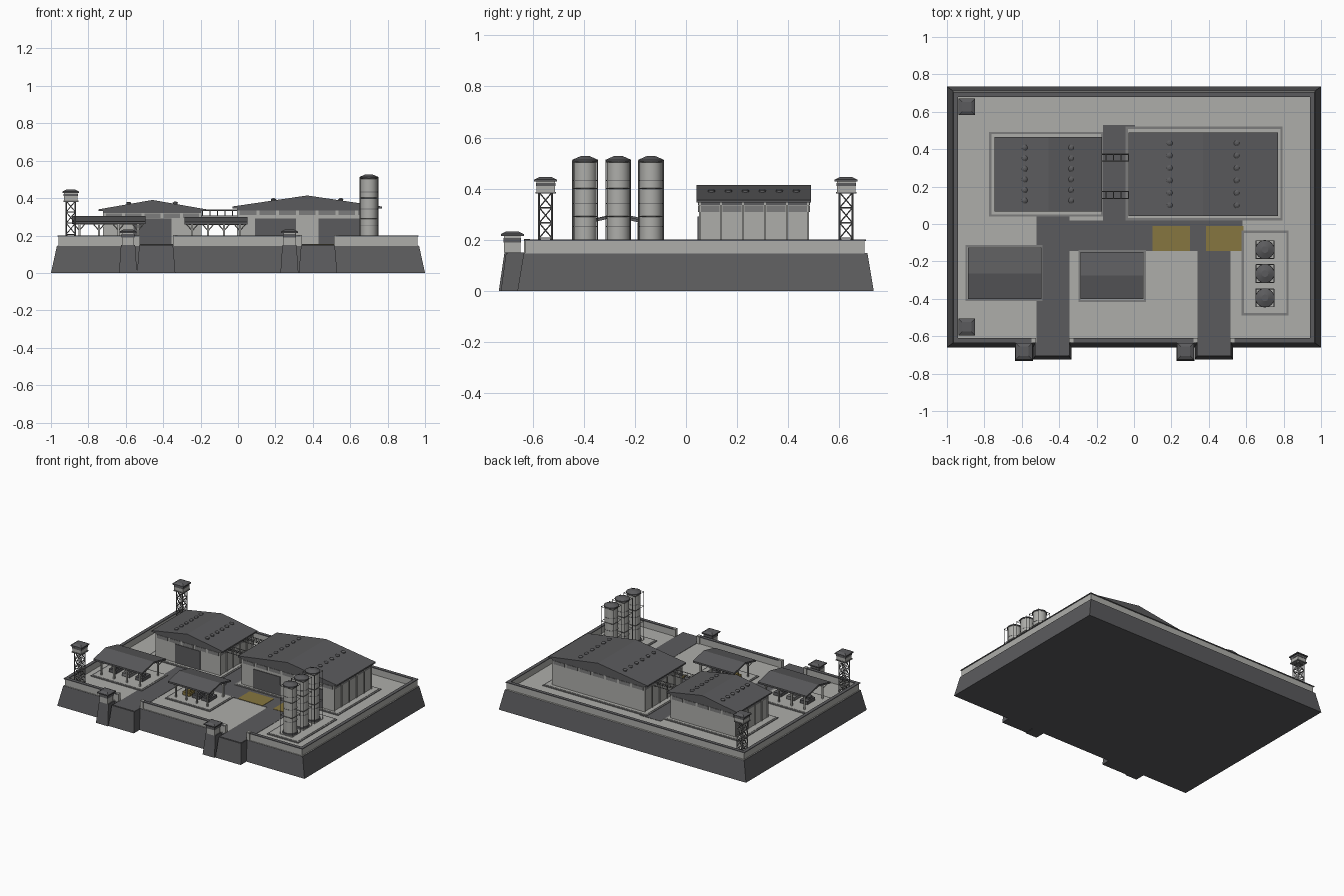
import bpy, bmesh
from mathutils import Vector, Matrix

old = bpy.data.objects.get("Cube")
if old:
    bpy.data.objects.remove(old, do_unlink=True)

COLOURS = {"light_concrete": (0.42, 0.42, 0.40), "dark_slate": (0.105, 0.105, 0.11),
           "steel_grey": (0.2, 0.2, 0.2), "faded_yellow": (0.24, 0.18, 0.05)}
LIGHT, DARK, STEEL, YELLOW = range(4)
MATS = []
for mat_name, rgb in COLOURS.items():
    m = bpy.data.materials.new(mat_name)
    m.use_nodes = True
    m.diffuse_color = (*rgb, 1)
    m.node_tree.nodes["Principled BSDF"].inputs["Base Color"].default_value = (*rgb, 1)
    MATS.append(m)


class Part:
    """Collects simple solids into one named object."""

    def __init__(self, name):
        self.name, self.bm = name, bmesh.new()

    def paint(self, verts, mat, smooth=False):
        for f in {f for v in verts for f in v.link_faces}:
            f.material_index = mat
            f.smooth = smooth and len(f.verts) == 4

    def box(self, x0, x1, y0, y1, z0, z1, mat, taper=(0, 0)):
        vs = bmesh.ops.create_cube(self.bm, size=1)["verts"]
        for v in vs:
            top = v.co.z > 0
            tx, ty = taper if top else (0, 0)
            v.co = (x1 - tx if v.co.x > 0 else x0 + tx,
                    y1 - ty if v.co.y > 0 else y0 + ty, z1 if top else z0)
        self.paint(vs, mat)

    def block(self, x, y, half, z0, z1, mat, taper=0):
        self.box(x - half, x + half, y - half, y + half, z0, z1, mat, (taper, taper))

    def cyl(self, x, y, z0, z1, r0, r1, mat, sides=24):
        vs = bmesh.ops.create_cone(self.bm, cap_ends=True, segments=sides, radius1=r0, radius2=r1,
                                   depth=z1 - z0, matrix=Matrix.Translation((x, y, (z0 + z1) / 2)))["verts"]
        self.paint(vs, mat, True)

    def strut(self, a, b, r, mat):
        a, b = Vector(a), Vector(b)
        turn = (b - a).to_track_quat("Z", "Y").to_matrix().to_4x4()
        vs = bmesh.ops.create_cone(self.bm, cap_ends=True, segments=4, radius1=r, radius2=r,
                                   depth=(b - a).length, matrix=Matrix.Translation((a + b) / 2) @ turn)["verts"]
        self.paint(vs, mat)

    def prism(self, profile, offset, mat):
        vs = [self.bm.verts.new(p) for p in profile]
        face = self.bm.faces.new(vs)
        ext = bmesh.ops.extrude_face_region(self.bm, geom=[face])["geom"]
        moved = [g for g in ext if isinstance(g, bmesh.types.BMVert)]
        bmesh.ops.translate(self.bm, verts=moved, vec=offset)
        self.paint(vs + moved, mat)

    def done(self):
        bmesh.ops.recalc_face_normals(self.bm, faces=self.bm.faces[:])
        mesh = bpy.data.meshes.new(self.name)
        self.bm.to_mesh(mesh)
        self.bm.free()
        for mat in MATS:
            mesh.materials.append(mat)
        bpy.context.collection.objects.link(bpy.data.objects.new(self.name, mesh))


G = 0.147  # ground level

# Sloped foundation with two gate ramps
p = Part("foundation")
p.box(-1, 1, -0.66, 0.735, 0, 0.145, DARK, (0.032, 0.024))
for x0, x1 in ((-0.54, -0.335), (0.325, 0.53)):
    p.box(x0, x1, -0.725, -0.6, 0, 0.146, DARK, (0.012, 0.02))
p.done()

p = Part("yard")
p.box(-0.965, 0.965, -0.634, 0.71, 0.14, G, LIGHT)
p.done()

p = Part("roads")
for x0, x1, y0, y1 in ((-0.52, -0.345, -0.70, 0.045), (-0.345, 0.34, -0.145, 0.02),
                       (0.34, 0.515, -0.70, 0.02), (0.515, 0.58, -0.145, 0.02),
                       (-0.165, 0.005, 0.02, 0.53)):
    p.box(x0, x1, y0, y1, 0.144, G + 0.002, DARK)
p.done()

p = Part("loading_bays")
for x0 in (0.10, 0.385):
    p.box(x0, x0 + 0.2, -0.145, -0.01, G, G + 0.004, YELLOW)
p.done()

# Perimeter wall, open at the gates
p = Part("perimeter_wall")
runs = [(-0.96, -0.945, -0.63, 0.70), (0.945, 0.96, -0.63, 0.70), (-0.945, 0.945, 0.685, 0.70),
        (-0.945, -0.535, -0.63, -0.615), (-0.335, 0.33, -0.63, -0.615), (0.525, 0.945, -0.63, -0.615)]
for x0, x1, y0, y1 in runs:
    p.box(x0, x1, y0, y1, G, 0.194, LIGHT)
    p.box(x0 - 0.005, x1 + 0.005, y0 - 0.005, y1 + 0.005, 0.194, 0.2, DARK)
for x in (-0.535, -0.335, 0.33, 0.525):
    p.block(x, -0.622, 0.012, G, 0.203, LIGHT)
p.done()


def pad(name, x0, x1, y0, y1):
    p = Part(name)
    p.box(x0, x1, y0, y1, G, G + 0.005, STEEL)
    p.box(x0 + 0.012, x1 - 0.012, y0 + 0.012, y1 - 0.012, G, G + 0.007, LIGHT)
    p.done()


def hall(name, x0, x1, y0, y1, eave, ridge, doors, bays, vents):
    """Gabled hall with a window band, pilasters, doors and roof vents."""
    p = Part(name + "_walls")
    p.box(x0, x1, y0, y1, G, eave, LIGHT)
    e = 0.003
    p.box(x0 - e, x1 + e, y0 - e, y1 + e, eave - 0.01, eave, DARK)
    step = (x1 - x0) / bays
    for i in range(bays):
        a = x0 + i * step
        p.box(a + 0.008, a + step - 0.008, y0 - e, y1 + e, eave - 0.036, eave - 0.012, STEEL)
    side = (y1 - y0) / 5
    for i in range(5):
        a = y0 + i * side
        p.box(x0 - e, x1 + e, a + 0.006, a + side - 0.006, eave - 0.036, eave - 0.012, STEEL)
    for i in range(6):
        a = min(max(y0 + i * side, y0 + 0.004), y1 - 0.004)
        p.box(x0 - 0.006, x1 + 0.006, a - 0.004, a + 0.004, G, eave, LIGHT)
    for a, b in doors:
        p.box(a, b, y0 - 0.005, y0 + 0.01, G, 0.29, DARK)
    p.done()

    p = Part(name + "_roof")
    a, b, mid, top = x0 - 0.03, x1 + 0.03, (x0 + x1) / 2, eave + 0.01
    ya, yb = y0 - 0.008, y1 + 0.008
    p.prism([(a, ya, eave), (b, ya, eave), (b, ya, top), (mid, ya, ridge), (a, ya, top)],
            (0, yb - ya, 0), DARK)
    for x in vents:
        z = ridge - (ridge - top) * abs(x - mid) / (b - mid)
        for i in range(6):
            y = y0 + 0.05 + i * (y1 - y0 - 0.1) / 5
            p.cyl(x, y, z - 0.01, z + 0.006, 0.013, 0.013, DARK, 10)
            p.cyl(x, y, z + 0.006, z + 0.012, 0.016, 0.006, DARK, 10)
    p.done()


pad("large_hall_pad", -0.045, 0.795, 0.02, 0.52)
pad("small_hall_pad", -0.775, -0.165, 0.04, 0.492)
hall("large_hall", 0.0, 0.74, 0.05, 0.482, 0.345, 0.414, [(0.09, 0.31), (0.43, 0.65)], 7, (0.19, 0.55))
hall("small_hall", -0.715, -0.2, 0.075, 0.458, 0.33, 0.39, [(-0.56, -0.355)], 5, (-0.585, -0.335))

# Pipe bridges between the halls
p = Part("pipe_bridges")
for y in (0.355, 0.155):
    for dy in (-0.018, 0.018):
        for z in (0.305, 0.335):
            p.strut((-0.21, y + dy, z), (0.01, y + dy, z), 0.003, STEEL)
        for i in range(5):
            x = -0.19 + i * 0.04
            p.strut((x, y + dy, 0.305), (x, y + dy, 0.335), 0.002, STEEL)
    for i in range(5):
        x = -0.19 + i * 0.04
        p.strut((x, y - 0.018, 0.335), (x, y + 0.018, 0.335), 0.002, STEEL)
p.done()


def shed(name, x0, x1, y0, y1, eave, ridge, goods):
    """Open shed: braced posts, gabled roof, stored goods."""
    p = Part(name)
    mid = (y0 + y1) / 2
    p.prism([(x0, y0, eave), (x0, mid, ridge - 0.012), (x0, y1, eave), (x0, y1, eave + 0.012),
             (x0, mid, ridge), (x0, y0, eave + 0.012)], (x1 - x0, 0, 0), DARK)
    for y in (y0 + 0.035, y1 - 0.035):
        p.box(x0 + 0.02, x1 - 0.02, y - 0.004, y + 0.004, eave - 0.003, eave + 0.008, STEEL)
        for i in range(4):
            x = x0 + 0.04 + i * (x1 - x0 - 0.08) / 3
            p.block(x, y, 0.005, G, eave + 0.006, LIGHT)
            for d in (-0.03, 0.03):
                p.strut((x, y, eave - 0.035), (x + d, y, eave), 0.003, LIGHT)
    p.done()
    p = Part(name + "_goods")
    for i, mat in enumerate(goods):
        x = x0 + 0.09 + i * (x1 - x0 - 0.18) / (len(goods) - 1)
        p.box(x - 0.03, x + 0.03, mid - 0.045, mid + 0.045, G + 0.012, G + 0.035, mat)
        p.box(x - 0.02, x + 0.02, mid - 0.03, mid + 0.01, G + 0.035, G + 0.05, mat)
    p.done()


pad("west_shed_pad", -0.902, -0.488, -0.413, -0.112)
pad("east_shed_pad", -0.298, 0.065, -0.418, -0.14)
shed("west_shed", -0.888, -0.495, -0.402, -0.125, 0.262, 0.304, (DARK, STEEL, DARK))
shed("east_shed", -0.285, 0.05, -0.402, -0.15, 0.26, 0.3, (YELLOW, DARK, DARK))

# Storage tanks with light cages
pad("tank_pad", 0.575, 0.827, -0.488, -0.035)
for n, y in enumerate((-0.395, -0.265, -0.137), 1):
    x = 0.7
    p = Part(f"tank_{n}")
    p.block(x, y, 0.05, G, 0.158, LIGHT)
    p.cyl(x, y, 0.155, 0.17, 0.051, 0.051, DARK)
    p.cyl(x, y, 0.165, 0.51, 0.045, 0.045, LIGHT)
    for z in (0.25, 0.34, 0.43):
        p.cyl(x, y, z, z + 0.004, 0.0465, 0.0465, STEEL)
    p.cyl(x, y, 0.505, 0.513, 0.05, 0.05, DARK)
    p.cyl(x, y, 0.513, 0.527, 0.05, 0.018, DARK)
    corners = [(x + 0.048, y + 0.048), (x - 0.048, y + 0.048), (x - 0.048, y - 0.048), (x + 0.048, y - 0.048)]
    for a, b in zip(corners, corners[1:] + corners[:1]):
        p.strut((*a, G), (*a, 0.51), 0.0025, STEEL)
        for z in (0.29, 0.4, 0.505):
            p.strut((*a, z), (*b, z), 0.002, STEEL)
    p.done()


def cabin(p, x, y, z, half, height):
    """Lookout cabin with a dark window band and a stepped roof."""
    p.block(x, y, half, z, z + height, LIGHT)
    p.block(x, y, half + 0.002, z + height * 0.62, z + height * 0.9, DARK)
    p.block(x, y, 0.045, z + height, z + height + 0.008, DARK)
    p.block(x, y, 0.045, z + height + 0.008, z + height + 0.018, DARK, 0.02)


# Lattice watchtowers on the west side
for name, y in (("rear", 0.627), ("front", -0.55)):
    x = -0.894
    p = Part(name + "_watchtower")
    c = [(x + a * 0.025, y + b * 0.025) for a, b in ((1, 1), (-1, 1), (-1, -1), (1, -1))]
    for a, b in zip(c, c[1:] + c[:1]):
        p.strut((*a, G), (*a, 0.385), 0.004, STEEL)
        for i in range(4):
            z = G + i * 0.0595
            p.strut((*a, z), (*b, z + 0.0595), 0.0025, STEEL)
            p.strut((*b, z), (*a, z + 0.0595), 0.0025, STEEL)
            p.strut((*a, z + 0.0595), (*b, z + 0.0595), 0.0025, STEEL)
    p.block(x, y, 0.04, 0.38, 0.387, STEEL)
    cabin(p, x, y, 0.385, 0.036, 0.042)
    p.done()

# Gate guard posts
for name, x in (("west", -0.588), ("east", 0.275)):
    p = Part(name + "_guard_post")
    p.box(x - 0.048, x + 0.048, -0.733, -0.62, 0, 0.15, DARK, (0.01, 0.022))
    cabin(p, x, -0.68, 0.15, 0.032, 0.064)
    p.done()
